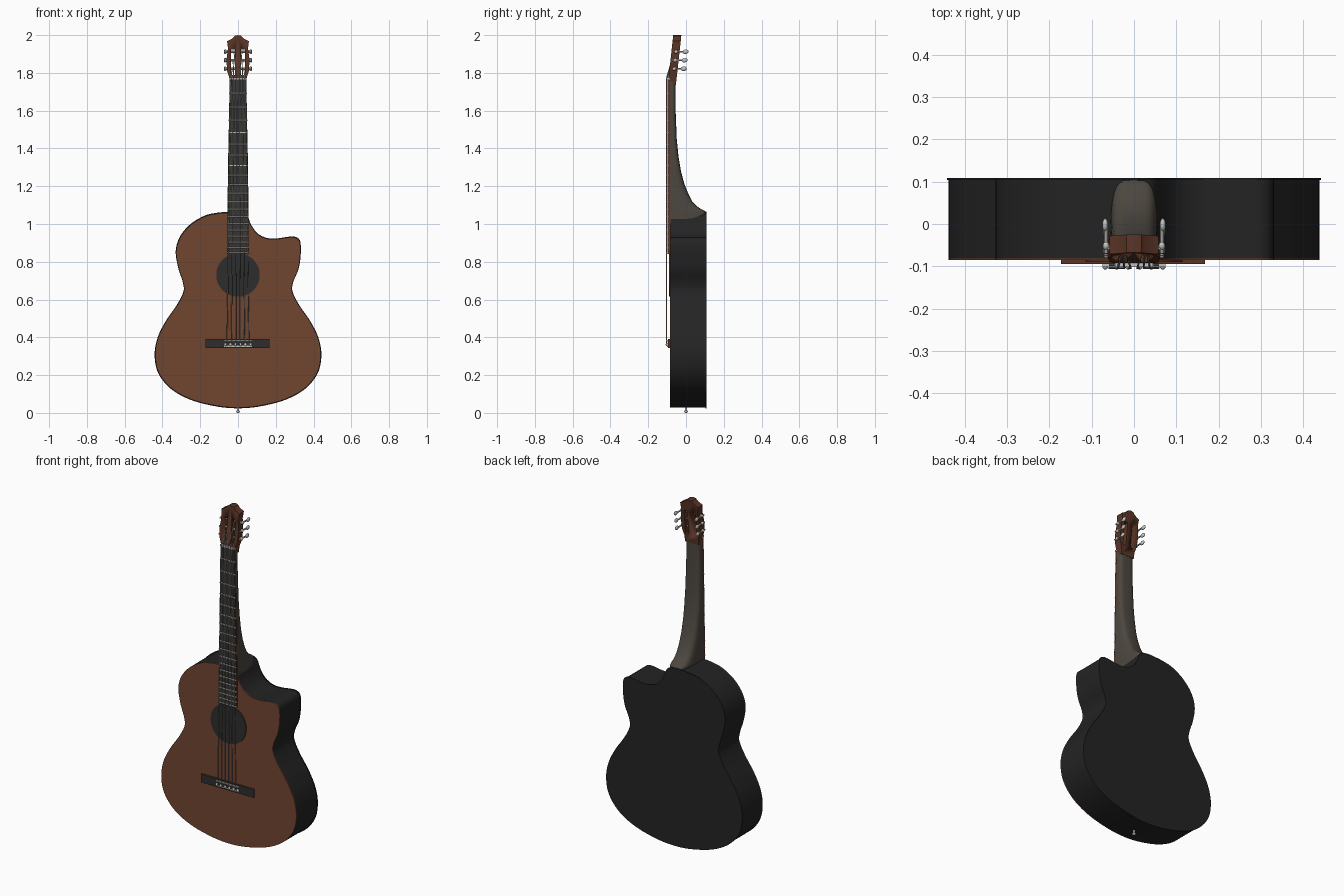
import bpy, bmesh, math
from mathutils import Vector, Matrix

if "Cube" in bpy.data.objects:
    bpy.data.objects.remove(bpy.data.objects["Cube"])


def mat(name, r, g, b):
    m = bpy.data.materials.new(name)
    m.diffuse_color = (r, g, b, 1)
    m.use_nodes = True
    m.node_tree.nodes["Principled BSDF"].inputs["Base Color"].default_value = m.diffuse_color
    return m


TOP = mat("cedar brown", 0.165, 0.060, 0.030)
BLACK = mat("body black", 0.017, 0.017, 0.017)
NECK = mat("neck grey brown", 0.072, 0.062, 0.050)
HEAD = mat("head brown", 0.105, 0.036, 0.019)
DARK = mat("ebony dark", 0.026, 0.027, 0.027)
BOARD = mat("fretboard grey", 0.045, 0.041, 0.037)
SILVER = mat("silver", 0.55, 0.55, 0.54)
STRING = mat("string grey", 0.33, 0.32, 0.30)


def finish(name, bm, *mats, smooth=True):
    bmesh.ops.recalc_face_normals(bm, faces=bm.faces)
    me = bpy.data.meshes.new(name)
    bm.to_mesh(me)
    bm.free()
    ob = bpy.data.objects.new(name, me)
    bpy.context.collection.objects.link(ob)
    for m in mats:
        me.materials.append(m)
    if smooth:
        bpy.ops.object.select_all(action='DESELECT')
        ob.select_set(True)
        bpy.context.view_layer.objects.active = ob
        bpy.ops.object.shade_smooth_by_angle(angle=math.radians(35))
    return ob


def prism(name, pts, y0, y1, front, side=None, scale=1.0):
    """Extrude an (x, z) outline from y0 to y1; front face may differ in colour."""
    bm = bmesh.new()
    c = Vector((0, 0.5))
    pts = [c + (Vector(p) - c) * scale for p in pts]
    a = [bm.verts.new((p.x, y0, p.y)) for p in pts]
    b = [bm.verts.new((p.x, y1, p.y)) for p in pts]
    n = len(pts)
    bm.faces.new(a)
    bm.faces.new(b)
    for i in range(n):
        f = bm.faces.new((a[i], a[(i + 1) % n], b[(i + 1) % n], b[i]))
        f.material_index = 1 if side else 0
    return finish(name, bm, *([front, side] if side else [front]))


def rect(x0, x1, z0, z1):
    return [(x0, z0), (x1, z0), (x1, z1), (x0, z1)]


def rod(bm, p, q, r, seg=8):
    p, q = Vector(p), Vector(q)
    d = q - p
    m = Matrix.Translation((p + q) / 2) @ d.to_track_quat('Z', 'Y').to_matrix().to_4x4()
    bmesh.ops.create_cone(bm, cap_ends=True, segments=seg, radius1=r, radius2=r,
                          depth=d.length, matrix=m)


def ball(bm, p, s):
    m = Matrix.Translation(p) @ Matrix.Diagonal((*s, 1))
    bmesh.ops.create_uvsphere(bm, u_segments=12, v_segments=8, radius=1, matrix=m)


def spline(pts, steps=6):
    """Closed Catmull-Rom curve through the points."""
    out, n = [], len(pts)
    P = [Vector(p) for p in pts]
    for i in range(n):
        a, b, c, d = P[i - 1], P[i], P[(i + 1) % n], P[(i + 2) % n]
        for k in range(steps):
            t = k / steps
            out.append(0.5 * (2 * b + (c - a) * t + (2 * a - 5 * b + 4 * c - d) * t * t
                              + (3 * b - a - 3 * c + d) * t ** 3))
    return out


# Body: symmetric lower bout, full left shoulder, cutaway on the right
lower = [(0.115, 0.038), (0.25, 0.073), (0.355, 0.132), (0.42, 0.215), (0.438, 0.31),
         (0.422, 0.40), (0.38, 0.485), (0.322, 0.57), (0.287, 0.64)]
right = [(0.290, 0.69), (0.318, 0.76), (0.329, 0.83), (0.328, 0.90), (0.31, 0.925),
         (0.275, 0.930), (0.21, 0.921), (0.155, 0.922), (0.105, 0.945), (0.07, 0.99), (0.045, 1.045)]
left = [(0, 1.06), (-0.05, 1.06), (-0.11, 1.055), (-0.175, 1.04), (-0.25, 0.995),
        (-0.305, 0.93), (-0.327, 0.855), (-0.315, 0.77), (-0.29, 0.69)]
outline = spline([(0, 0.028)] + lower + right + left + [(-x, z) for x, z in reversed(lower)])
prism("body_sides", outline, -0.081, 0.105, BLACK)
prism("body_back", outline, 0.104, 0.109, BLACK, scale=1.008)
prism("soundboard", outline, -0.085, -0.080, TOP)

# Sound hole plate and bridge
hole = [(0.115 * math.cos(i * math.tau / 48), 0.73 + 0.115 * math.sin(i * math.tau / 48))
        for i in range(48)]
prism("sound_hole", hole, -0.090, -0.084, DARK, HEAD)
prism("bridge", rect(-0.173, 0.168, 0.343, 0.392), -0.094, -0.084, DARK, HEAD)
prism("saddle", rect(-0.075, 0.075, 0.378, 0.385), -0.102, -0.09, SILVER)
prism("tie_block", rect(-0.075, 0.075, 0.350, 0.356), -0.100, -0.09, SILVER)

# Neck: D-shaped sections sweeping into the heel
bm = bmesh.new()
rings = []
for z, yb, w in [(1.775, -0.055, .044), (1.60, -0.055, .047), (1.45, -0.049, .050),
                 (1.36, -0.040, .052), (1.28, -0.027, .053), (1.21, -0.008, .054),
                 (1.16, 0.012, .055), (1.12, 0.033, .056), (1.095, 0.057, .056),
                 (1.082, 0.075, .056), (1.072, 0.095, .056), (1.064, 0.104, .056),
                 (1.025, 0.104, .056)]:
    ring = []
    for i in range(17):
        a = math.pi * i / 16
        c, s = math.cos(a), max(0, math.sin(a))
        ring.append(bm.verts.new((math.copysign(abs(c) ** 0.5, c) * w,
                                  -0.086 + (yb + 0.086) * s ** 0.5, z)))
    rings.append(ring)
for r, q in zip(rings, rings[1:]):
    for i in range(17):
        j = (i + 1) % 17
        bm.faces.new((r[i], r[j], q[j], q[i]))
bm.faces.new(rings[0])
bm.faces.new(rings[-1])
finish("neck", bm, NECK)

# Fretboard, nut and frets spaced by the equal-tempered rule
NUT, SCALE = 1.77, 1.385


def half(z):
    return 0.044 + (NUT - z) * 0.0145


prism("fretboard", [(-half(.84), .84), (half(.84), .84), (.044, NUT), (-.044, NUT)],
      -0.097, -0.084, BOARD, HEAD)
prism("nut", rect(-.045, .045, 1.765, 1.775), -0.102, -0.085, SILVER)
bm = bmesh.new()
for k in range(1, 20):
    z = NUT - SCALE * (1 - 2 ** (-k / 12))
    rod(bm, (-half(z) - .002, -0.097, z), (half(z) + .002, -0.097, z), 0.0035, 6)
finish("frets", bm, SILVER)

# Headstock with two slots, leaning back
LEAN = 0.11


def lean(ob):
    for v in ob.data.vertices:
        v.co.y += LEAN * (v.co.z - 1.75)


hp = [(0.043, 1.735), (0.045, 1.77), (0.058, 1.81), (0.061, 1.87), (0.053, 1.93), (0.058, 1.968),
      (0.030, 1.982), (0.018, 1.996)]
head = prism("headstock", hp + [(0, 2.0)] + [(-x, z) for x, z in reversed(hp)],
             -0.095, -0.052, HEAD)
for s in (-1, 1):
    cut = prism("slot_cutter", rect(s * .026 - .010, s * .026 + .010, 1.79, 1.925), -0.2, 0.1, HEAD)
    cut.hide_render = True
    mod = head.modifiers.new("slot", 'BOOLEAN')
    mod.operation, mod.object, mod.solver = 'DIFFERENCE', cut, 'EXACT'
    bpy.context.view_layer.objects.active = head
    bpy.ops.object.modifier_apply(modifier=mod.name)
    bpy.data.objects.remove(cut)
lean(head)

# Tuners: rollers across the slots, side plates, posts and buttons
bm = bmesh.new()
PEGS = (1.822, 1.867, 1.912)
for s in (-1, 1):
    for z in PEGS:
        rod(bm, (s * .012, -.074, z), (s * .068, -.074, z), .006)
        rod(bm, (s * .066, -.088, z), (s * .066, -.024, z), .0045)
        ball(bm, (s * .066, -.070, z), (.008, .010, .010))
        ball(bm, (s * .068, -.020, z), (.007, .016, .012))
lean(finish("tuners", bm, SILVER))

# Strings: tie loop, saddle, nut, then down into the slot rollers
bm = bmesh.new()
for i in range(6):
    t = (i - 2.5) / 2.5
    s = 1 if t > 0 else -1
    z = PEGS[i if i < 3 else 5 - i]
    path = [(t * .058, -.098, .352), (t * .058, -.104, .382), (t * .038, -.104, NUT),
            (s * .026 + (t - s * .6) * .012, -.080 + LEAN * (z - 1.75), z)]
    for p, q in zip(path, path[1:]):
        rod(bm, p, q, .0028 - .0001 * i, 6)
finish("strings", bm, STRING)
bm = bmesh.new()
for i in range(6):
    ball(bm, ((i - 2.5) / 2.5 * .068, -.100, .362), (.007, .008, .009))
finish("string_ties", bm, SILVER)

# Strap pin at the bottom
bm = bmesh.new()
rod(bm, (0, 0, .006), (0, 0, .035), .006, 12)
ball(bm, (0, 0, .007), (.011, .011, .007))
finish("end_pin", bm, SILVER)
